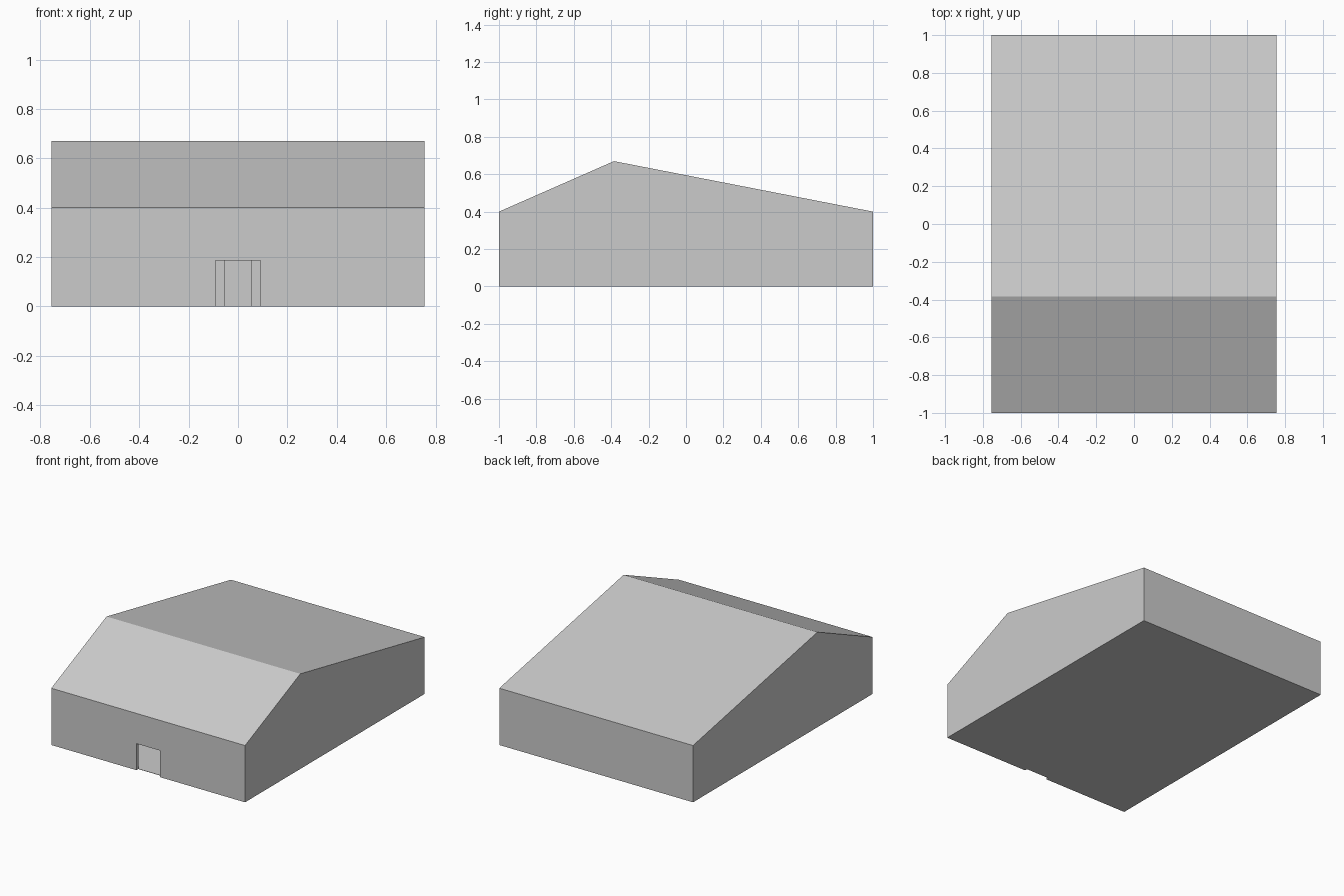
import bpy, bmesh

if "Cube" in bpy.data.objects:
    bpy.data.objects.remove(bpy.data.objects["Cube"])

W, T = 0.755, 0.02          # half width, wall thickness
EAVE, RIDGE_Y, RIDGE_Z = 0.40, -0.385, 0.67


def prism(name, profile, x0, x1):
    """Extrude a closed (y, z) profile along x."""
    bm = bmesh.new()
    face = bm.faces.new([bm.verts.new((x0, y, z)) for y, z in profile])
    ext = bmesh.ops.extrude_face_region(bm, geom=[face])
    verts = [v for v in ext["geom"] if isinstance(v, bmesh.types.BMVert)]
    bmesh.ops.translate(bm, verts=verts, vec=(x1 - x0, 0, 0))
    bmesh.ops.recalc_face_normals(bm, faces=bm.faces)
    mesh = bpy.data.meshes.new(name)
    bm.to_mesh(mesh)
    bm.free()
    obj = bpy.data.objects.new(name, mesh)
    bpy.context.collection.objects.link(obj)
    return obj


def box(name, x, y0, y1, z0, z1):
    return prism(name, [(y0, z0), (y1, z0), (y1, z1), (y0, z1)], -x, x)


def cut(target, cutter):
    mod = target.modifiers.new("cut", "BOOLEAN")
    mod.operation, mod.solver, mod.object = "DIFFERENCE", "EXACT", cutter
    bpy.context.view_layer.objects.active = target
    bpy.ops.object.modifier_apply(modifier=mod.name)
    bpy.data.objects.remove(cutter)


# Hall: walls and the uneven gable roof
hall = prism("hall_shell", [(-1, 0), (1, 0), (1, EAVE), (RIDGE_Y, RIDGE_Z), (-1, EAVE)], -W, W)

# Hollow interior over a thin floor
b = 1 - T
cut(hall, prism("room_cutter", [(-b, 0.002), (b, 0.002), (b, EAVE - 0.017),
                                (RIDGE_Y, RIDGE_Z - 0.021), (-b, EAVE - 0.012)],
                -W + T, W - T))

# Doorway through the front wall, down to the ground
cut(hall, box("door_cutter", 0.091, -1.1, -b, -0.1, 0.187))

# Post under the ridge, seen through the doorway
box("ridge_post", 0.055, RIDGE_Y - 0.055, RIDGE_Y + 0.055, 0.002, 0.635)
